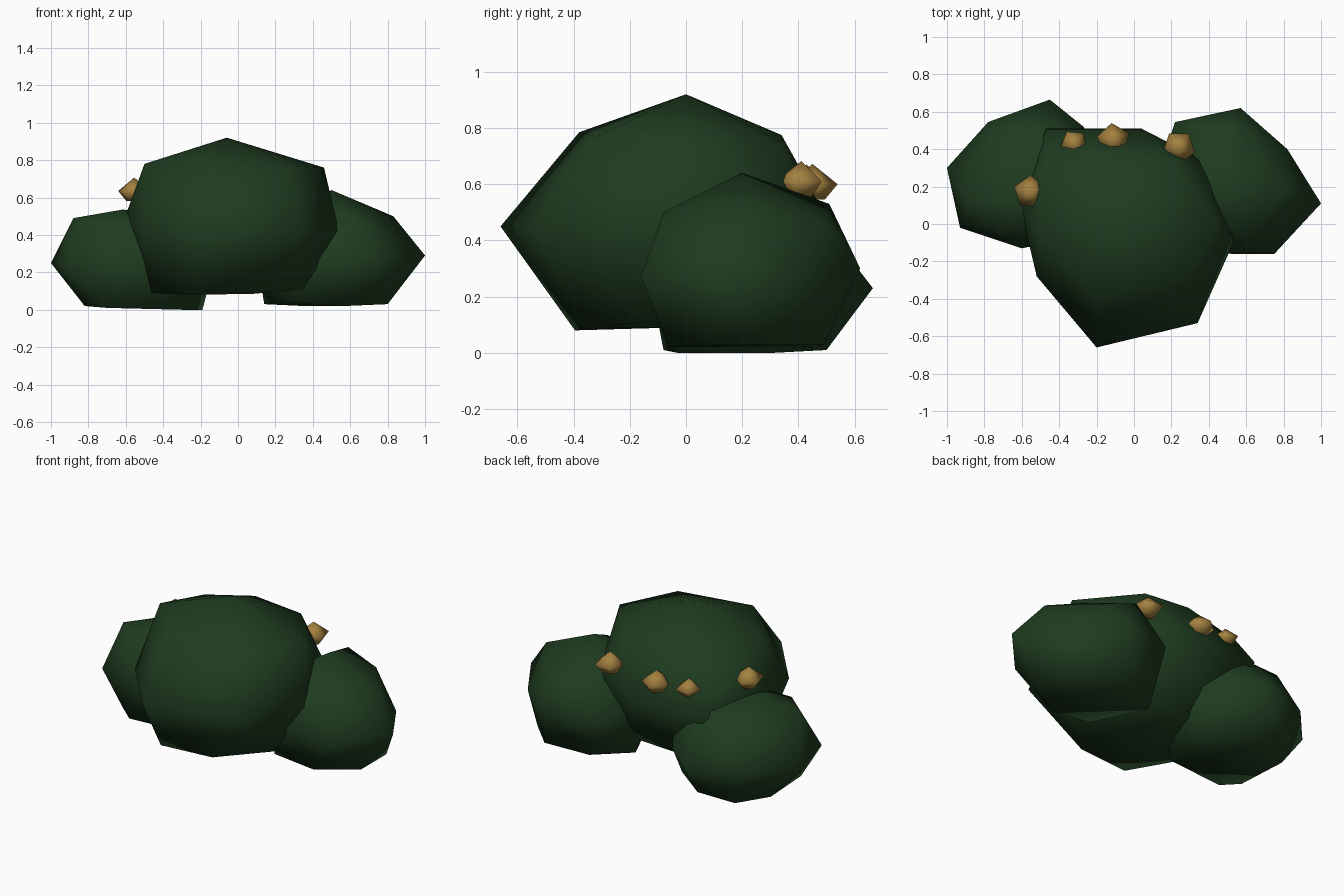
import bpy, bmesh
from math import atan2, cos, sin, tau


def material(name, rgb):
    m = bpy.data.materials.new(name)
    m.diffuse_color = (*rgb, 1)
    return m


LEAF = material("leaf green", (0.0135, 0.046, 0.0145))
GOLD = material("bud gold", (0.37, 0.22, 0.05))


def hull(name, points, mat):
    """Smooth-shaded low-poly hull around a handful of corner points."""
    bm = bmesh.new()
    for p in points:
        bm.verts.new(p)
    bmesh.ops.convex_hull(bm, input=bm.verts)
    loose = [v for v in bm.verts if not v.link_faces]
    bmesh.ops.delete(bm, geom=loose, context='VERTS')
    bmesh.ops.recalc_face_normals(bm, faces=bm.faces)
    for f in bm.faces:
        f.smooth = True
    me = bpy.data.meshes.new(name)
    bm.to_mesh(me)
    bm.free()
    me.materials.append(mat)
    ob = bpy.data.objects.new(name, me)
    bpy.context.collection.objects.link(ob)


# Big central clump: top, shoulder, waist and foot tiers
hull("main_clump", [
    (-.06, 0, .92),
    (-.5, -.06, .78), (-.2, -.38, .785), (.28, -.32, .77), (.46, .0, .76),
    (.2, .34, .75), (-.12, .34, .775), (-.47, .34, .69),
    (-.2, -.66, .45), (.34, -.53, .45), (-.52, -.28, .45), (-.61, .1, .48),
    (-.47, .51, .47), (.04, .51, .46), (.37, .34, .48), (.54, -.08, .42),
    (-.46, -.08, .09), (-.26, -.395, .08), (.08, -.37, .085), (.35, -.15, .11),
    (.2, .27, .1), (-.3, .3, .1),
], LEAF)

# Right clump
hull("right_clump", [
    (.5, .2, .64),
    (.83, .2, .5), (.6, -.08, .5), (.25, .05, .5), (.41, .51, .53), (.61, .5, .46),
    (1.0, .11, .29), (.82, .4, .28), (.57, .62, .3), (.22, .545, .3),
    (.1, .2, .3), (.3, -.12, .28), (.52, -.16, .27), (.75, -.16, .27),
    (.8, .08, .03), (.8, .33, .03), (.64, .49, .03), (.35, .46, .02),
    (.14, .3, .03), (.29, -.05, .04), (.57, -.06, .02),
], LEAF)

# Left clump
hull("left_clump", [
    (-.62, .12, .535),
    (-.88, .12, .49), (-.7, -.05, .47), (-.35, .0, .5), (-.39, .42, .53),
    (-.66, .48, .47),
    (-1.0, .3, .25), (-.93, -.02, .24), (-.6, -.13, .27), (-.25, -.06, .27),
    (-.12, .3, .27), (-.27, .52, .25), (-.45, .665, .23), (-.78, .545, .25),
    (-.82, .33, .02), (-.69, .5, .01), (-.43, .5, .01), (-.19, .31, 0),
    (-.3, -.03, 0), (-.7, -.08, .01), (-.8, .0, .02),
], LEAF)

# Golden buds: upright five-sided tops over a narrower root, one corner facing out
for i, (x, y, z, r) in enumerate([(-.555, .17, .635, .09), (-.32, .43, .61, .075),
                                  (-.11, .45, .60, .09), (.24, .41, .61, .09)]):
    out = atan2(y, x + .06)
    pts = [(x, y, z + .8 * r)]
    for k in range(5):
        a = out + k * tau / 5
        pts.append((x + r * cos(a), y + r * sin(a), z))
        pts.append((x + .5 * r * cos(a), y + .5 * r * sin(a), z - .6 * r))
    hull(f"bud_{i + 1}", pts, GOLD)
